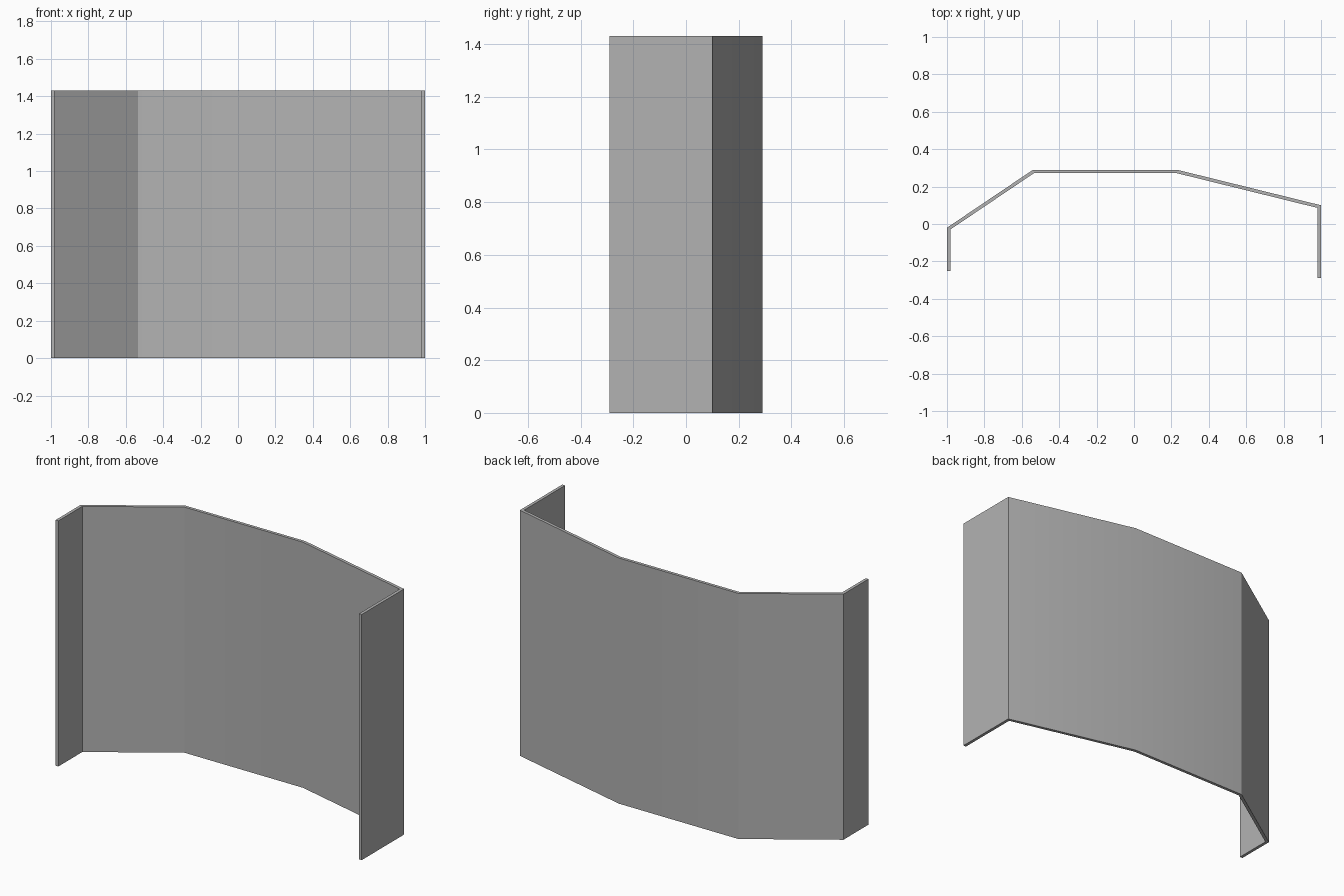
import bpy, bmesh, math
from mathutils import Vector

cube = bpy.data.objects.get("Cube")
if cube:
    bpy.data.objects.remove(cube, do_unlink=True)

HEIGHT = 1.43
THICK = 0.018

grey = bpy.data.materials.new("plain grey")
grey.use_nodes = True
colour = (0.45, 0.45, 0.45, 1)
grey.diffuse_color = colour
grey.node_tree.nodes["Principled BSDF"].inputs["Base Color"].default_value = colour

# Outer plan line of the folded panel, left to right across the back
outer = [Vector(p) for p in ((-1, -0.25), (-1, -0.02), (-0.54, 0.29),
                             (0.23, 0.29), (1, 0.1), (1, -0.29))]


def inset(points, dist):
    """Offset an open line to its right, with mitred corners."""
    dirs = [(b - a).normalized() for a, b in zip(points, points[1:])]
    normals = [Vector((d.y, -d.x)) for d in dirs]
    result = []
    for i, p in enumerate(points):
        n0 = normals[max(i - 1, 0)]
        n1 = normals[min(i, len(normals) - 1)]
        result.append(p + (n0 + n1) * dist / (1 + n0.dot(n1)))
    return result


# Folded panel: strip of quads along the plan line, extruded upwards
inner = inset(outer, THICK)
bm = bmesh.new()
a = [bm.verts.new((p.x, p.y, 0)) for p in outer]
b = [bm.verts.new((p.x, p.y, 0)) for p in inner]
base = [bm.faces.new((a[i], a[i + 1], b[i + 1], b[i])) for i in range(len(a) - 1)]
top = bmesh.ops.extrude_face_region(bm, geom=base, use_keep_orig=True)
bmesh.ops.translate(bm, vec=(0, 0, HEIGHT),
                    verts=[v for v in top["geom"] if isinstance(v, bmesh.types.BMVert)])
bmesh.ops.recalc_face_normals(bm, faces=bm.faces)
mesh = bpy.data.meshes.new("folded_panel")
bm.to_mesh(mesh)
bm.free()
mesh.materials.append(grey)
panel = bpy.data.objects.new("folded_panel", mesh)
bpy.context.collection.objects.link(panel)

# Shallow folds shade smoothly, steep folds stay sharp
bpy.context.view_layer.objects.active = panel
panel.select_set(True)
bpy.ops.object.shade_smooth_by_angle(angle=math.radians(30))
